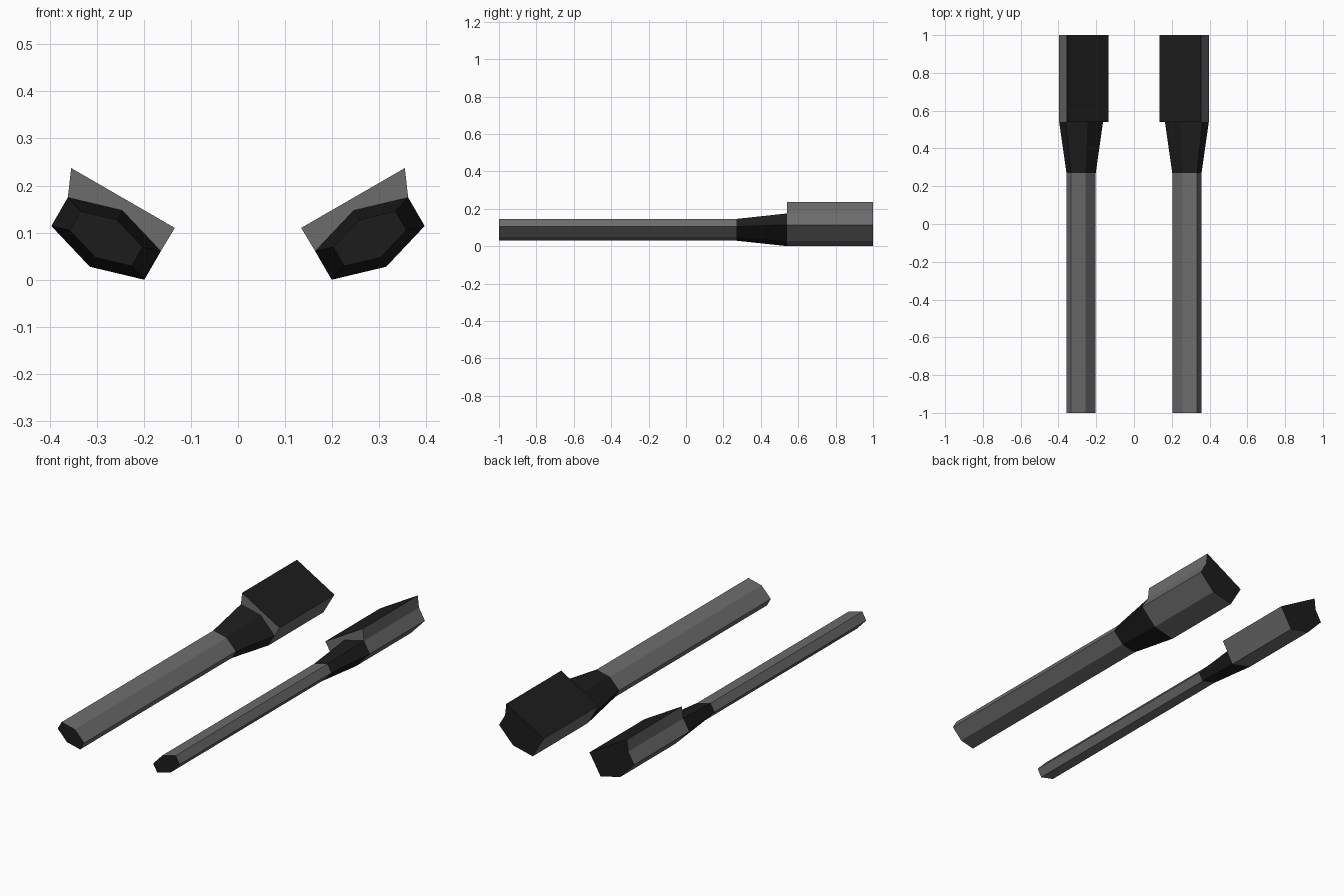
import bpy, bmesh
from math import sin, cos, radians

if "Cube" in bpy.data.objects:
    bpy.data.objects.remove(bpy.data.objects["Cube"])

CX, CZ, TILT = 0.28, 0.0875, radians(30)


def material(name, v):
    m = bpy.data.materials.new(name)
    m.diffuse_color = (v, v, v, 1)
    m.use_nodes = True
    m.node_tree.nodes["Principled BSDF"].inputs["Base Color"].default_value = m.diffuse_color
    return m


GREY = material("grey_metal", 0.15)
DARK = material("dark_metal", 0.012)

# Cross-sections in the tilted plane of each bar
HEX = [(0.114, 0.035), (0, 0.069), (-0.114, 0.035),
       (-0.114, -0.035), (0, -0.069), (0.114, -0.035)]
HEAD = [(0.139, 0.0926), (-0.115, 0.0926)] + HEX[2:] + HEX[:1]
THIN = [(u * 2 / 3, v * 2 / 3) for u, v in HEX]


def loft(name, front, y0, back, y1, cap_front, cap_back, dark):
    """Join two sections along y; 'dark' lists which faces are dark."""
    bm = bmesh.new()

    def ring(section, y):
        return [bm.verts.new((CX + u * cos(TILT) - v * sin(TILT), y,
                              CZ + u * sin(TILT) + v * cos(TILT)))
                for u, v in section]

    a, b = ring(front, y0), ring(back, y1)
    n = len(a)
    for i in range(n):
        j = (i + 1) % n
        f = bm.faces.new((a[i], a[j], b[j], b[i]))
        f.material_index = int("sides" in dark or ("top" in dark and i == 0))
    if cap_front:
        bm.faces.new(a[::-1]).material_index = int("front" in dark)
    if cap_back:
        bm.faces.new(b).material_index = int("back" in dark)
    bmesh.ops.recalc_face_normals(bm, faces=bm.faces)
    # Open tubes: make sure the sides face away from the bar's axis
    bm.normal_update()
    f = max(bm.faces, key=lambda f: f.calc_center_median().x)
    if f.normal.x < 0:
        bmesh.ops.reverse_faces(bm, faces=bm.faces)
    me = bpy.data.meshes.new(name)
    bm.to_mesh(me)
    bm.free()
    me.materials.append(GREY)
    me.materials.append(DARK)
    ob = bpy.data.objects.new(name, me)
    bpy.context.collection.objects.link(ob)
    # Second bar mirrored across x = 0
    ob.modifiers.new("mirror", 'MIRROR').use_axis[0] = True
    return ob


# Long slim bars, flared collars, and blocks at the rear
loft("shaft", THIN, -1, THIN, 0.27, True, False, {"front"})
loft("collar", THIN, 0.27, HEX, 0.54, False, False, {"sides"})
loft("rear_block", HEAD, 0.54, HEAD, 1, True, True, {"top", "back"})
